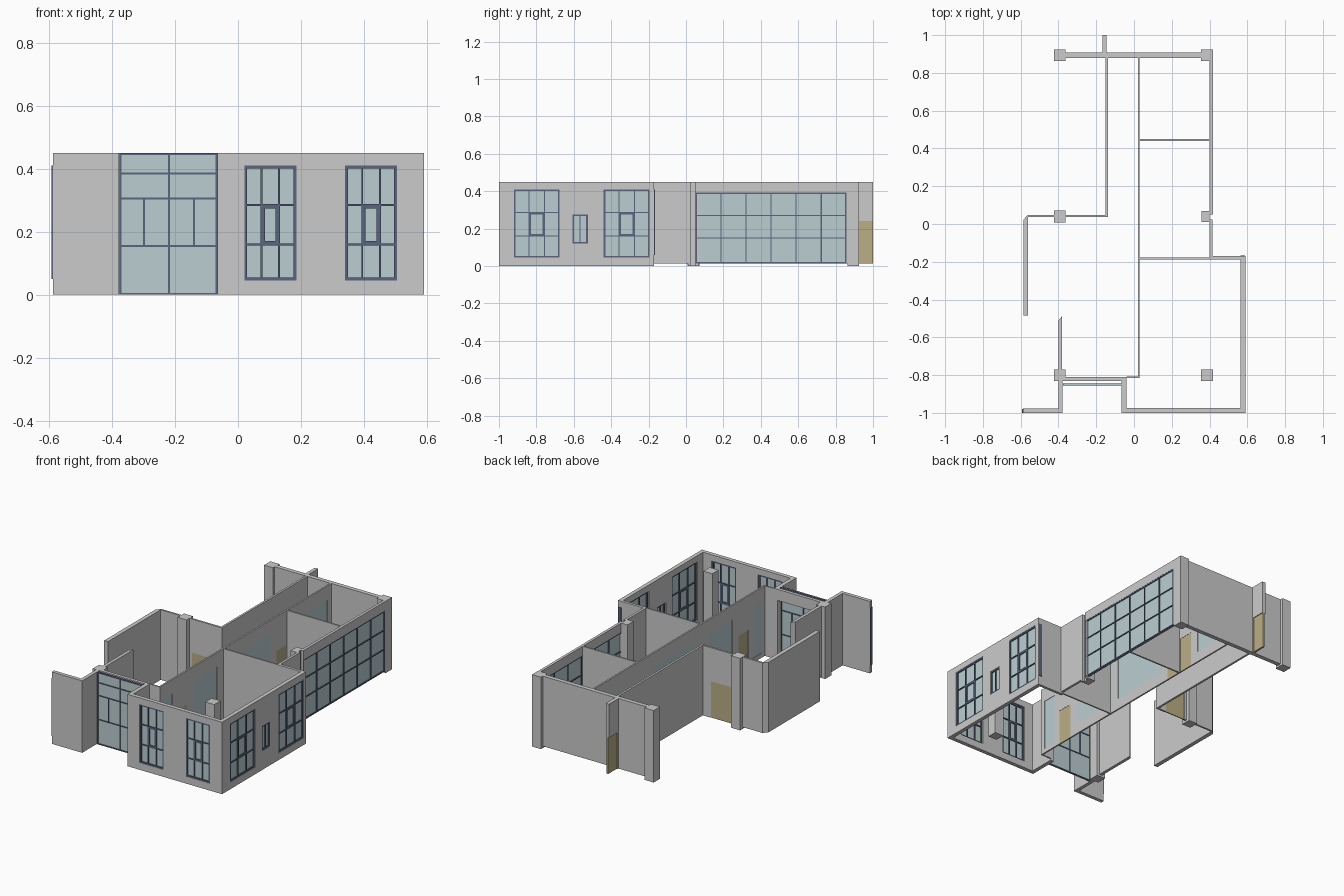
import bpy, bmesh
from mathutils import Vector, Matrix

if "Cube" in bpy.data.objects:
    bpy.data.objects.remove(bpy.data.objects["Cube"])

H = 0.45   # wall height
LOW = 0.012  # inner walls start slightly above ground


def material(name, col):
    m = bpy.data.materials.new(name)
    m.diffuse_color = (*col, 1)
    m.use_nodes = True
    m.node_tree.nodes["Principled BSDF"].inputs["Base Color"].default_value = m.diffuse_color
    return m


GLASS = material("glass", (0.5, 0.62, 0.64))
FRAME = material("frame", (0.10, 0.13, 0.21))
DOOR = material("door", (0.50, 0.43, 0.24))


def finish(name, bm, mat=None):
    bmesh.ops.recalc_face_normals(bm, faces=bm.faces)
    me = bpy.data.meshes.new(name)
    bm.to_mesh(me)
    bm.free()
    ob = bpy.data.objects.new(name, me)
    bpy.context.collection.objects.link(ob)
    if mat:
        me.materials.append(mat)
    return ob


def add_box(bm, lo, hi):
    lo, hi = Vector(lo), Vector(hi)
    m = Matrix.Translation((lo + hi) / 2) @ Matrix.Diagonal((*(hi - lo), 1))
    bmesh.ops.create_cube(bm, size=1, matrix=m)


def place(axis, along, across, z):
    return (along, across, z) if axis == 'x' else (across, along, z)


def slab(name, axis, a, c, z, mat=None):
    bm = bmesh.new()
    add_box(bm, place(axis, a[0], c[0], z[0]), place(axis, a[1], c[1], z[1]))
    return finish(name, bm, mat)


def wall(name, axis, a, c, z=(0, H), holes=()):
    """Wall running along axis; holes are (start, end, bottom, top)."""
    us = sorted({*a, *[v for h in holes for v in h[:2]]})
    zs = sorted({*z, *[v for h in holes for v in h[2:]]})
    bm = bmesh.new()
    for u0, u1 in zip(us, us[1:]):
        for z0, z1 in zip(zs, zs[1:]):
            um, zm = (u0 + u1) / 2, (z0 + z1) / 2
            if any(h[0] < um < h[1] and h[2] < zm < h[3] for h in holes):
                continue
            bm.faces.new([bm.verts.new(place(axis, u, c[0], w))
                          for u, w in ((u0, z0), (u1, z0), (u1, z1), (u0, z1))])
    bmesh.ops.remove_doubles(bm, verts=bm.verts, dist=1e-5)
    ext = bmesh.ops.extrude_face_region(bm, geom=bm.faces[:], use_keep_orig=True)
    bmesh.ops.translate(bm, vec=place(axis, 0, c[1] - c[0], 0),
                        verts=[g for g in ext["geom"] if isinstance(g, bmesh.types.BMVert)])
    return finish(name, bm)


def prism(name, pts, z0, z1):
    bm = bmesh.new()
    f = bm.faces.new([bm.verts.new((x, y, z0)) for x, y in pts])
    ext = bmesh.ops.extrude_face_region(bm, geom=[f], use_keep_orig=True)
    bmesh.ops.translate(bm, vec=(0, 0, z1 - z0),
                        verts=[g for g in ext["geom"] if isinstance(g, bmesh.types.BMVert)])
    return finish(name, bm)


def window(name, axis, hole, c, cols=(), rows=(), extra=(), w=0.009, bar=0.006, d=0.016):
    """Glass pane plus frame; extra holds bars as (a0, a1, z0, z1)."""
    a0, a1, z0, z1 = hole
    slab(name + "_glass", axis, (a0, a1), (c - 0.002, c + 0.002), (z0, z1), GLASS)
    bars = [(a0, a0 + w, z0, z1), (a1 - w, a1, z0, z1),
            (a0 + w, a1 - w, z0, z0 + w), (a0 + w, a1 - w, z1 - w, z1)]
    bars += [(u - bar / 2, u + bar / 2, z0, z1) for u in cols]
    bars += [(a0, a1, v - bar / 2, v + bar / 2) for v in rows]
    bm = bmesh.new()
    for b in bars + list(extra):
        add_box(bm, place(axis, b[0], c - d / 2, b[2]), place(axis, b[1], c + d / 2, b[3]))
    finish(name + "_frame", bm, FRAME)


def grid_window(name, axis, hole, c):
    """Three by three window with a heavy opening sash in the middle."""
    a0, a1, z0, z1 = hole
    u0, u1 = a0 + (a1 - a0) * 0.33, a0 + (a1 - a0) * 0.67
    v0, v1, t = 0.16, 0.285, 0.011
    sash = [(u0, u0 + t, v0, v1), (u1 - t, u1, v0, v1), (u0, u1, v0, v0 + t), (u0, u1, v1 - t, v1)]
    window(name, axis, hole, c, (u0, u1), (v0, v1), sash)


# Columns
for i, (x, y) in enumerate([(-0.393, 0.894), (0.387, 0.894), (-0.393, 0.04), (-0.393, -0.8), (0.387, -0.8)]):
    slab(f"column_{i}", 'x', (x - 0.031, x + 0.031), (y - 0.031, y + 0.031), (0, H))
prism("notched_column", [(0.357, 0.01), (0.415, 0.01), (0.415, 0.025), (0.4, 0.025), (0.4, 0.052),
                         (0.415, 0.052), (0.415, 0.07), (0.357, 0.07)], 0, H)

# Front right room: outer walls and windows
front = [(0.02, 0.185, 0.045, 0.41), (0.34, 0.505, 0.045, 0.41)]
side = [(-0.92, -0.675, 0.045, 0.41), (-0.44, -0.195, 0.045, 0.41)]
small = (-0.607, -0.525, 0.12, 0.275)
wall("front_wall", 'x', (-0.065, 0.565), (-1, -0.975), holes=front)
wall("right_room_wall", 'y', (-1, -0.17), (0.565, 0.59), holes=side + [small])
for i in range(2):
    grid_window(f"front_window_{i}", 'x', front[i], -0.99)
    grid_window(f"side_window_{i}", 'y', side[i], 0.58)
window("small_window", 'y', small, 0.58, cols=(-0.566,))
slab("right_room_back_wall", 'x', (0.4, 0.565), (-0.187, -0.17), (0, H))
slab("recess_right_wall", 'y', (-0.975, -0.81), (-0.065, -0.04), (0, H))
slab("room_end_wall", 'x', (-0.04, 0.03), (-0.815, -0.807), (LOW, H))

# Entrance curtain wall with beam behind
wall_hole = (-0.376, -0.065, 0, H)
v = [(u - 0.003, u + 0.003, 0.155, 0.305) for u in (-0.298, -0.14)]
window("entrance", 'x', wall_hole, -0.85, (-0.219,), (0.155, 0.305, 0.385), v, w=0.006, d=0.012)
slab("entrance_beam", 'x', (-0.362, -0.04), (-0.83, -0.81), (0.38, H))

# Left front walls
slab("recess_left_wall", 'y', (-1, -0.831), (-0.4, -0.378), (0, H))
slab("front_left_wall", 'x', (-0.588, -0.4), (-1, -0.977), (0, H))
slab("front_left_frame_strip", 'y', (-1, -0.98), (-0.592, -0.588), (0.05, 0.41), FRAME)
slab("right_room_frame_strip", 'x', (0.565, 0.587), (-0.17, -0.166), (0.06, 0.41), FRAME)
prism("left_inner_wall", [(-0.4, -0.77), (-0.38, -0.77), (-0.38, -0.488), (-0.4, -0.51)], LOW, H)
prism("left_wall", [(-0.586, -0.485), (-0.56, -0.485), (-0.56, 0.036), (-0.424, 0.036),
                    (-0.424, 0.048), (-0.562, 0.048), (-0.586, 0.022)], LOW, H)

# Passage wall with door
door = (-0.345, -0.205, LOW, 0.24)
wall("passage_wall", 'x', (-0.362, -0.137), (0.036, 0.048), (LOW, H), [door])
slab("passage_door", 'x', door[:2], (0.039, 0.045), door[2:], DOOR)
slab("corridor_left_wall", 'y', (0.048, 0.88), (-0.15, -0.137), (LOW, H))

# Corridor right wall with glazing and doors
panes = [(-0.78, -0.69, 0.04, 0.36), (-0.486, -0.25, 0.08, 0.36),
         (-0.11, 0.29, 0.08, 0.36), (0.617, 0.84, 0.08, 0.36)]
doors = [(-0.645, -0.545, LOW, 0.235), (0.34, 0.433, LOW, 0.235), (0.458, 0.556, LOW, 0.235)]
wall("corridor_right_wall", 'y', (-0.807, 0.88), (0.02, 0.03), (LOW, H), panes + doors)
for i, p in enumerate(panes):
    slab(f"corridor_glass_{i}", 'y', p[:2], (0.022, 0.028), p[2:], GLASS)
for i, p in enumerate(doors):
    slab(f"corridor_door_{i}", 'y', p[:2], (0.021, 0.029), p[2:], DOOR)

# Room dividers
slab("divider_back", 'x', (0.03, 0.4), (0.44, 0.45), (LOW, H))
slab("divider_front", 'x', (0.03, 0.4), (-0.187, -0.178), (LOW, H))

# Right wall with long grid window
long_hole = (0.052, 0.857, 0.012, 0.393)
wall("long_right_wall", 'y', (0.05, 0.864), (0.4, 0.417), (LOW, H), [long_hole])
step = (long_hole[1] - long_hole[0]) / 6
window("long_window", 'y', long_hole, 0.409, [long_hole[0] + step * i for i in range(1, 6)],
       (0.15, 0.27), w=0.008, d=0.014)
slab("short_right_wall", 'y', (-0.17, 0.01), (0.4, 0.415), (LOW, H))

# Back wall and stub with door
slab("back_wall", 'x', (-0.362, 0.357), (0.88, 0.907), (LOW, H))
stub = (0.915, 1.0, LOW, 0.24)
wall("back_stub", 'y', (0.907, 1.0), (-0.168, -0.145), (LOW, H), [stub])
slab("stub_door", 'y', stub[:2], (-0.162, -0.15), stub[2:], DOOR)
